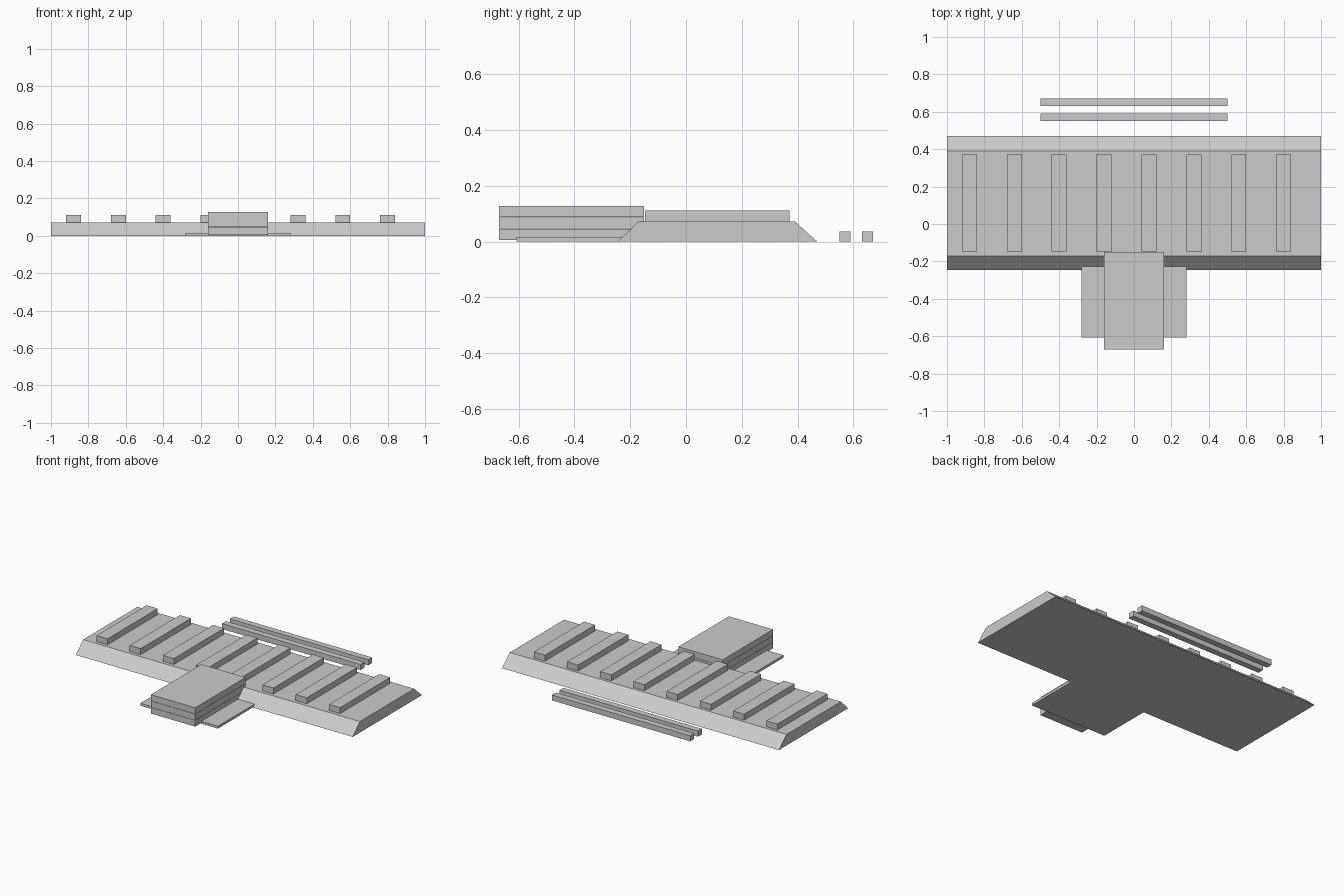
import bpy

if "Cube" in bpy.data.objects:
    bpy.data.objects.remove(bpy.data.objects["Cube"])

grey = bpy.data.materials.new("plain grey")
grey.diffuse_color = (0.6, 0.6, 0.6, 1)
grey.use_nodes = True
grey.node_tree.nodes["Principled BSDF"].inputs["Base Color"].default_value = grey.diffuse_color


def prism(name, profile, x0, x1):
    """Extrude a (y, z) outline, counter-clockwise seen from +x, along x."""
    n = len(profile)
    verts = [(x, y, z) for x in (x0, x1) for y, z in profile]
    faces = [tuple(reversed(range(n))), tuple(range(n, 2 * n))]
    faces += [(i, (i + 1) % n, n + (i + 1) % n, n + i) for i in range(n)]
    mesh = bpy.data.meshes.new(name)
    mesh.from_pydata(verts, [], faces)
    mesh.materials.append(grey)
    obj = bpy.data.objects.new(name, mesh)
    bpy.context.collection.objects.link(obj)
    return obj


def box(name, x0, x1, y0, y1, z0, z1):
    return prism(name, [(y0, z0), (y1, z0), (y1, z1), (y0, z1)], x0, x1)


# Ballast bed with sloping long sides
prism("ballast_bed", [(-0.245, 0), (0.47, 0), (0.39, 0.072), (-0.17, 0.072)], -1, 1)

# Cross sleepers
for i in range(8):
    x = -0.88 + 0.24 * i
    box(f"sleeper_{i + 1}", x - 0.04, x + 0.04, -0.147, 0.371, 0.072, 0.111)

# Loose rails lying behind the bed
for i, y in enumerate((0.57, 0.65)):
    box(f"rail_{i + 1}", -0.5, 0.5, y - 0.02, y + 0.02, 0, 0.036)

# Ground plate carrying a stack of three slabs
box("ground_plate", -0.28, 0.28, -0.607, -0.207, 0, 0.016)
for i in range(3):
    z = 0.005 + 0.0415 * i
    box(f"stacked_slab_{i + 1}", -0.16, 0.16, -0.67, -0.15, z, z + 0.04)
